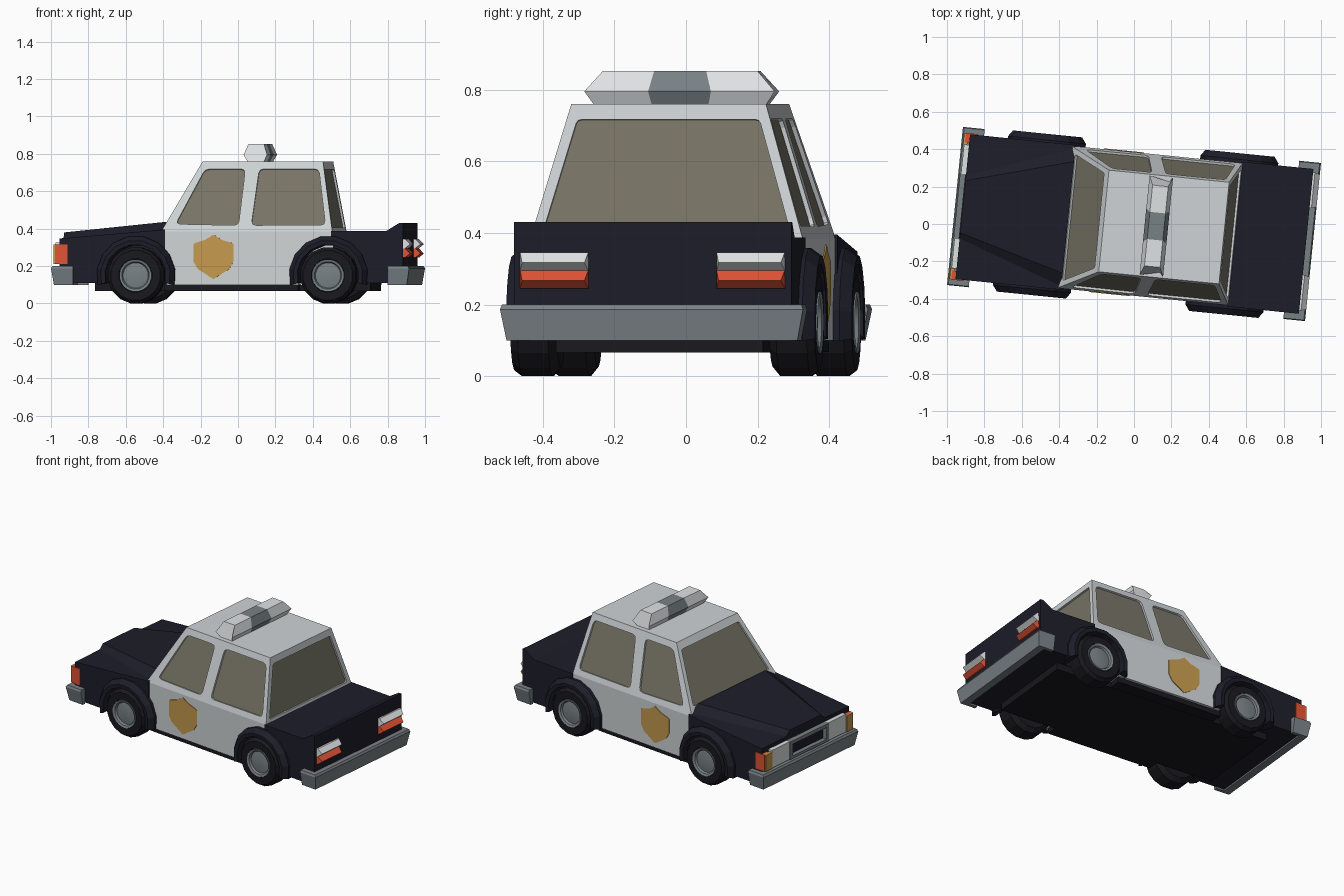
import bpy, bmesh, math
from mathutils import Vector, Matrix

if "Cube" in bpy.data.objects:
    bpy.data.objects.remove(bpy.data.objects["Cube"])


def mat(name, r, g, b):
    m = bpy.data.materials.new(name)
    m.diffuse_color = (r, g, b, 1)
    m.use_nodes = True
    m.node_tree.nodes["Principled BSDF"].inputs["Base Color"].default_value = m.diffuse_color
    return m


WHITE = mat("white", .62, .655, .67)
CLEAR = mat("lamp white", .74, .76, .77)
BLACK = mat("navy black", .0125, .0125, .023)
RUBBER = mat("rubber black", .0095, .0095, .013)
GLASS = mat("tinted glass", .19, .18, .135)
GREY = mat("metal grey", .19, .22, .235)
RED = mat("lamp red", .74, .085, .035)
GOLD = mat("gold", .56, .32, .075)


def loft(name, rings, m):
    """Skin a list of rings that all have the same number of points."""
    bm = bmesh.new()
    vs = [[bm.verts.new(p) for p in r] for r in rings]
    n = len(vs[0])
    for a, b in zip(vs, vs[1:]):
        for i in range(n):
            j = (i + 1) % n
            bm.faces.new((a[i], a[j], b[j], b[i]))
    bm.faces.new(vs[0])
    bm.faces.new(vs[-1])
    bmesh.ops.recalc_face_normals(bm, faces=bm.faces)
    me = bpy.data.meshes.new(name)
    bm.to_mesh(me)
    bm.free()
    me.materials.append(m)
    ob = bpy.data.objects.new(name, me)
    bpy.context.collection.objects.link(ob)
    return ob


def cut(ob, cutters):
    """Subtract cutters from an object and bake the result."""
    for c in cutters:
        md = ob.modifiers.new("cut", 'BOOLEAN')
        md.operation, md.solver, md.object = 'DIFFERENCE', 'EXACT', c
    dg = bpy.context.evaluated_depsgraph_get()
    dg.update()
    me = bpy.data.meshes.new_from_object(ob.evaluated_get(dg))
    ob.modifiers.clear()
    ob.data = me


def rect(x0, x1, y0, y1, z):
    return [(x0, y0, z), (x1, y0, z), (x1, y1, z), (x0, y1, z)]


def box(name, x0, x1, y0, y1, z0, z1, m):
    return loft(name, [rect(x0, x1, y0, y1, z0), rect(x0, x1, y0, y1, z1)], m)


def rounded(pts, r):
    """Round the corners of a 2D polygon with three points each."""
    out = []
    pts = [Vector(p) for p in pts]
    for i, p in enumerate(pts):
        a = p + (pts[i - 1] - p).normalized() * r
        b = p + (pts[(i + 1) % len(pts)] - p).normalized() * r
        out += [a, (a + b + 2 * p) / 4, b]
    return out


def plate(name, pts, m, lo=-.004, hi=.004):
    """Thin slab from lo to hi along the outward normal of a flat outline."""
    pts = [Vector(p) for p in pts]
    k = len(pts) // 3
    n = (pts[k] - pts[0]).cross(pts[2 * k] - pts[0]).normalized()
    if n.dot(sum(pts, Vector()) / len(pts) - Vector((.09, 0, .5))) < 0:
        n = -n
    return loft(name, [[p + n * lo for p in pts], [p + n * hi for p in pts]], m)


# Lower body and cabin
ZB, ZT, WB, WT = .385, .76, .382, .273
door_body = box("door_body", -.36, .54, -WB, WB, .10, ZB, WHITE)
cabin = loft("cabin", [rect(-.375, .545, -WB, WB, ZB), rect(-.162, .484, -WT, WT, ZT)], WHITE)


def lerp(a, b, z):
    return a + (b - a) * (z - ZB) / (ZT - ZB)


# Windows (recessed) and badges on both sides
front_win = [(-.147, .72), (.068, .72), (.04, .418), (-.298, .425)]
rear_win = [(.143, .72), (.463, .72), (.507, .42), (.109, .418)]
half = [(0, .368), (.045, .340), (.095, .325), (.108, .318), (.108, .225), (.085, .185), (0, .13)]
shield = half + [(-u, z) for u, z in half[-2:0:-1]]
outlines = {}
for s, side in ((-1, "right"), (1, "left")):
    for nm, w in (("front", front_win), ("rear", rear_win)):
        outlines[f"{nm}_window_{side}"] = [(u, s * lerp(WB, WT, z), z) for u, z in rounded(w, .025)]
    plate(f"badge_{side}", [(u - .093, s * WB, z) for u, z in shield], GOLD)
for nm, a, b, z0 in (("windshield", -.375, -.162, .43), ("rear_window", .545, .484, .405)):
    w0, w1 = lerp(WB, WT, z0) - .03, lerp(WB, WT, .717) - .03
    q = rounded([(-w0, z0), (w0, z0), (w1, .717), (-w1, .717)], .012)
    outlines[nm] = [(lerp(a, b, z), v, z) for v, z in q]
holes = [plate("hole", o, WHITE, -.015, .02) for o in outlines.values()]
cut(cabin, holes)
for nm, o in outlines.items():
    plate(nm, o, GLASS, -.018, -.012)


# Hood with raised centre, widening toward the windshield
def hood_ring(u, side_z, base_w, top_w, top_z):
    h = [(.389, .11), (.389, side_z), (base_w, side_z + .003), (top_w, top_z)]
    return [(u, v, z) for v, z in h] + [(u, -v, z) for v, z in reversed(h)]


hood = loft("hood", [hood_ring(-.92, .347, .17, .14, .380),
                     hood_ring(-.353, .395, .37, .30, .437)], BLACK)

# Trunk with raised lip
prof = [(.54, .11), (.925, .11), (.925, .43), (.905, .43), (.835, .387), (.54, .387)]
trunk = loft("trunk", [[(u, v, z) for u, z in prof] for v in (-.389, .389)], BLACK)

# Underbody and sills
box("underbody", -.74, .74, -.29, .29, .066, .12, RUBBER)
box("sills", -.36, .36, -.365, .365, .068, .11, RUBBER)


# U-shaped bumpers
def bumper_ring(s, o, w, z):
    pts = [(.90, .386), (.845, .386), (.845, w), (o, w)]
    pts = pts + [(u, -v) for u, v in reversed(pts)]
    return [(s * u, v, z) for u, v in pts]


for s, nm in ((-1, "front"), (1, "rear")):
    loft(f"{nm}_bumper", [bumper_ring(s, .948, .408, .10), bumper_ring(s, .962, .425, .187),
                          bumper_ring(s, .955, .42, .20)], GREY)


# Wheels, wells and arches
def spin(name, prof, cu, s, m, n=16):
    rings = [[(cu + r * math.cos(2 * math.pi * (i + .5) / n), s * v,
               .15 + r * math.sin(2 * math.pi * (i + .5) / n)) for i in range(n)] for r, v in prof]
    return loft(name, rings, m)


tyre = [(.125, .298), (.152, .32), (.152, .405), (.135, .427), (.09, .427), (.086, .39)]
rim = [(.088, .385), (.087, .431), (.074, .426), (.068, .414), (.03, .420)]
arch = [(.212, .37), (.212, .40), (.188, .433), (.165, .430), (.162, .292), (.175, .292)]
for s, side in ((-1, "right"), (1, "left")):
    for cu, nm in ((-.508, "front"), (.526, "rear")):
        well = spin("hole", [(.17, .293), (.17, .5)], cu, s, BLACK, 24)
        holes.append(well)
        for ob in ((hood, door_body) if nm == "front" else (trunk, door_body)):
            cut(ob, [well])
        spin(f"{nm}_tyre_{side}", tyre, cu, s, RUBBER)
        spin(f"{nm}_rim_{side}", rim, cu, s, GREY, 20)
        rings = []
        for i in range(10):
            a = math.radians(-14 + 208 * i / 9)
            rings.append([(cu + r * math.cos(a), s * v, .15 + r * math.sin(a)) for r, v in arch])
        loft(f"{nm}_arch_{side}", rings, BLACK)
for h in holes:
    bpy.data.objects.remove(h)

# Lamps
for s, side in ((-1, "right"), (1, "left")):
    def ybox(nm, x0, x1, a, b, z0, z1, m):
        box(f"{nm}_{side}", x0, x1, min(s * a, s * b), max(s * a, s * b), z0, z1, m)
    ybox("side_marker", -.943, -.877, .345, .394, .21, .315, RED)
    ybox("turn_signal", -.952, -.93, .333, .39, .21, .315, GOLD)
    ybox("headlight", -.947, -.91, .175, .332, .21, .325, CLEAR)
    # Ridged tail lamps, clear over red
    for nm, z0, m in (("reverse_lamp", .295, CLEAR), ("brake_lamp", .245, RED)):
        loft(f"{nm}_{side}", [[(.915, s * a, z0), (.935, s * a, z0), (.962, s * b, z0 + .022),
                               (.935, s * a, z0 + .05), (.915, s * a, z0 + .05)]
                              for a, b in ((.180, .188), (.371, .363))], m)

# Grille frame
box("grille", -.925, -.91, -.17, .17, .215, .325, BLACK)
for nm, y0, y1, z0, z1 in (("top", -.175, .175, .303, .325), ("bottom", -.175, .175, .21, .228),
                           ("side_a", -.175, -.15, .228, .303), ("side_b", .15, .175, .228, .303)):
    box(f"grille_frame_{nm}", -.952, -.91, y0, y1, z0, z1, GREY)

# Roof light bar: hexagonal section, grey centre
hexa = [(-.045, .76), (.045, .76), (.063, .795), (.042, .852), (-.042, .852), (-.063, .795)]


def bar_ring(mid, low, top):
    ys = [low, low, mid, top, top, mid]
    return [(.12 + u, y, z) for (u, z), y in zip(hexa, ys)]


loft("light_bar_centre", [bar_ring(-.088, -.08, -.073), bar_ring(.088, .08, .073)], GREY)
for s, side in ((-1, "right"), (1, "left")):
    loft(f"light_bar_{side}", [bar_ring(s * .088, s * .08, s * .073),
                               bar_ring(s * .267, s * .243, s * .217)], CLEAR)

# The whole car stands slightly turned
turn = Matrix.Rotation(math.radians(-5.75), 4, 'Z')
for ob in bpy.data.objects:
    ob.data.transform(turn)
    if "rim" in ob.name:
        ob.data.shade_smooth()
        ob.data.set_sharp_from_angle(angle=math.radians(30))
